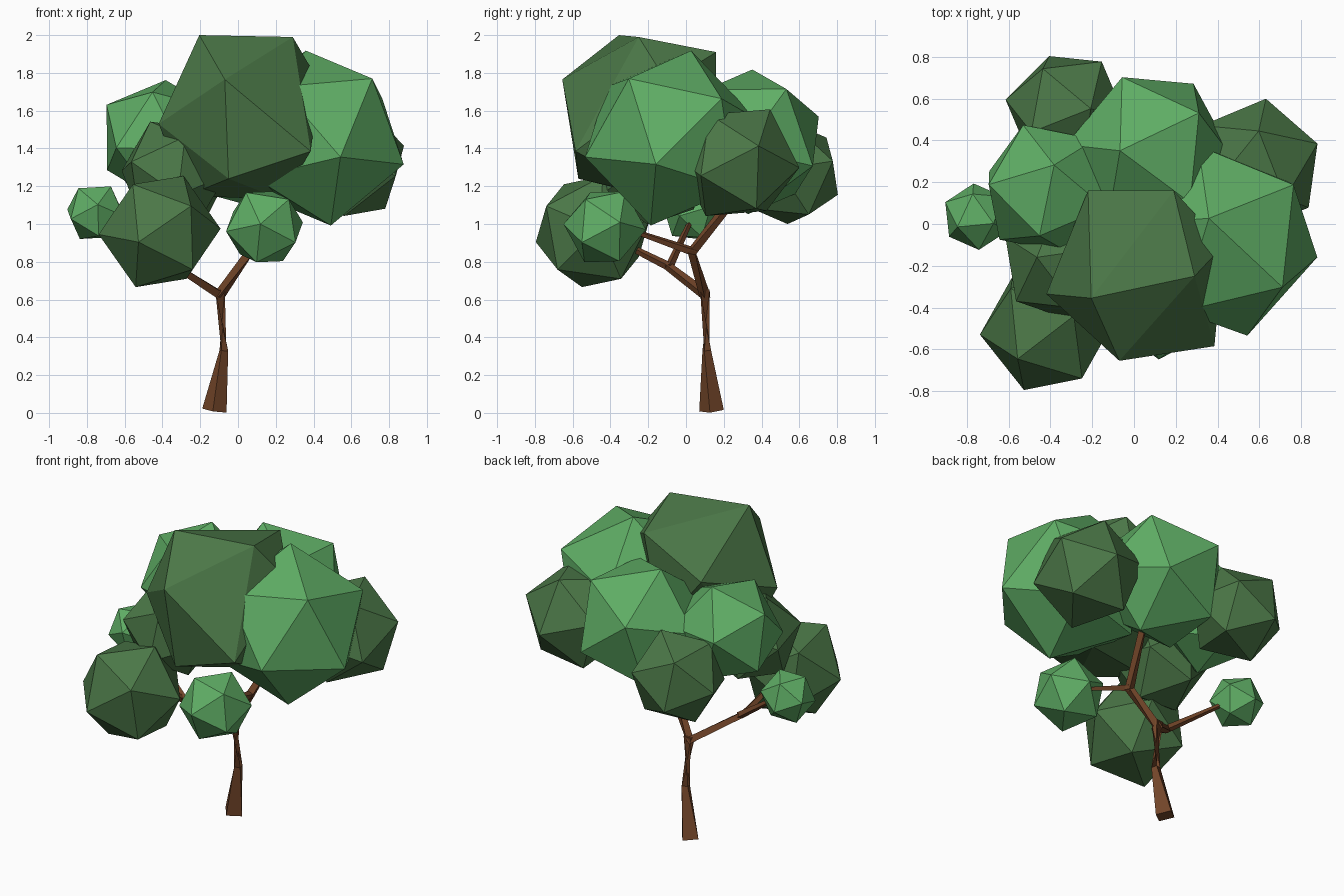
import bpy, bmesh
from mathutils import Vector, Matrix

if "Cube" in bpy.data.objects:
    bpy.data.objects.remove(bpy.data.objects["Cube"])


def material(name, rgb):
    m = bpy.data.materials.new(name)
    m.diffuse_color = (*rgb, 1)
    m.use_nodes = True
    m.node_tree.nodes["Principled BSDF"].inputs["Base Color"].default_value = m.diffuse_color
    return m


dark = material("dark_leaf", (0.07, 0.185, 0.063))
light = material("light_leaf", (0.115, 0.42, 0.13))
bark = material("bark", (0.17, 0.06, 0.022))


def finish(bm, name, mat):
    bmesh.ops.recalc_face_normals(bm, faces=bm.faces)
    me = bpy.data.meshes.new(name)
    bm.to_mesh(me)
    bm.free()
    me.materials.append(mat)
    bpy.context.collection.objects.link(bpy.data.objects.new(name, me))


def frame(a, b):
    # orthonormal frame from two neighbouring corner directions
    a, b = Vector(a).normalized(), Vector(b).normalized()
    z = (a + b).normalized()
    y = (a - b).normalized()
    return Matrix((y.cross(z), y, z)).transposed()


def leaf_clump(name, mat, centre, radius, corner_a, corner_b):
    # icosahedron turned so an edge points at two given corners
    bm = bmesh.new()
    bmesh.ops.create_icosphere(bm, subdivisions=1, radius=radius)
    c = Vector(centre)
    src = frame((0, 0, -1), (0.7236, -0.5257, -0.4472))
    rot = frame(Vector(corner_a) - c, Vector(corner_b) - c) @ src.transposed()
    for v in bm.verts:
        v.co = c + rot @ v.co
    finish(bm, name, mat)


def limb(name, path):
    # four-sided tapered tube through (x, y, z, radius) points
    bm = bmesh.new()
    pts = [Vector(p[:3]) for p in path]
    rings = []
    for i, p in enumerate(pts):
        t = pts[min(i + 1, len(pts) - 1)] - pts[max(i - 1, 0)]
        q = t.to_track_quat('Z', 'Y')
        r = path[i][3]
        corners = [(r, .35 * r), (-.35 * r, r), (-r, -.35 * r), (.35 * r, -r)]
        rings.append([bm.verts.new(p + q @ Vector((x, y, 0))) for x, y in corners])
    for a, b in zip(rings, rings[1:]):
        for k in range(4):
            bm.faces.new((a[k], a[(k + 1) % 4], b[(k + 1) % 4], b[k]))
    bm.faces.new(rings[0])
    bm.faces.new(rings[-1])
    finish(bm, name, bark)


# big front crown: uneven twelve-cornered clump
bm = bmesh.new()
for p in [(-.205, -.355, 2.0), (.29, -.25, 1.99), (-.07, -.655, 1.765), (-.42, -.335, 1.53),
          (-.05, -.57, 1.24), (.385, -.585, 1.385), (.43, -.10, 1.75), (.19, .16, 1.91),
          (-.22, .16, 1.70), (.23, -.10, 1.13), (.07, .16, 1.33), (-.27, -.20, 1.15)]:
    bm.verts.new(p)
bmesh.ops.convex_hull(bm, input=bm.verts)
finish(bm, "crown_front", dark)

# other foliage
leaf_clump("crown_right", light, (.425, -.08, 1.455), .48, (.70, -.30, 1.76), (.76, .19, 1.66))
leaf_clump("crown_back", light, (.08, .34, 1.435), .41, (-.07, .35, 1.82), (.31, .53, 1.71))
leaf_clump("clump_back_right", dark, (.58, .275, 1.325), .33, (.89, .385, 1.41), (.59, .44, 1.60))
leaf_clump("clump_left", light, (-.415, .165, 1.45), .335, (-.41, .285, 1.78), (-.69, .20, 1.66))
leaf_clump("clump_back_left", dark, (-.325, .545, 1.27), .295, (-.13, .82, 1.34), (-.40, .80, 1.16))
leaf_clump("clump_front_left", dark, (-.415, -.495, .96), .325, (-.54, -.55, .67), (-.525, -.79, .905))
leaf_clump("clump_middle_left", dark, (-.34, -.18, 1.27), .30, (-.465, -.15, 1.56), (-.565, -.375, 1.32))
leaf_clump("small_clump_left", light, (-.755, .035, 1.06), .165, (-.75, -.12, 1.09), (-.665, .015, 1.21))
leaf_clump("small_clump_front", light, (.14, -.43, .985), .22, (.11, -.64, .99), (.29, -.53, 1.15))

# trunk and branches
limb("trunk", [(-.125, .135, .012, .062), (-.075, .11, .33, .025), (-.095, .1, .65, .033)])
limb("left_branch", [(-.09, .11, .62, .028), (-.34, -.1, .78, .022), (-.40, -.40, .93, .014)])
limb("left_twig", [(-.32, -.09, .77, .022), (-.68, .03, 1.03, .012)])
limb("right_branch", [(-.1, .1, .62, .028), (.06, .03, .85, .028), (.14, .24, 1.12, .024)])
limb("right_twig", [(.06, .05, .85, .024), (.13, -.30, .97, .012)])
